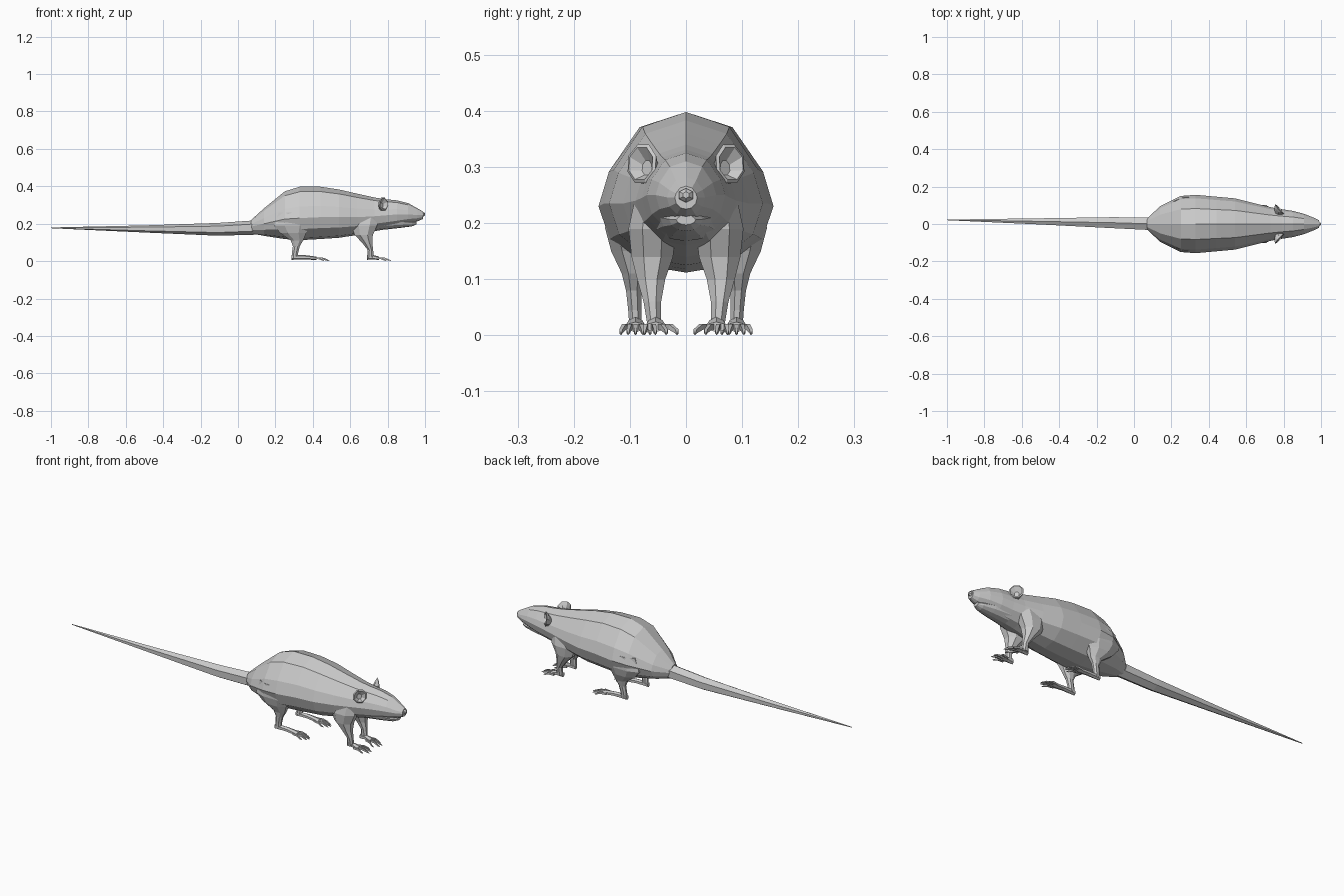
import bpy, bmesh, math
from mathutils import Vector

if "Cube" in bpy.data.objects:
    bpy.data.objects.remove(bpy.data.objects["Cube"])

X, Y, Z = Vector((1, 0, 0)), Vector((0, 1, 0)), Vector((0, 0, 1))


def oval(c, a, b, u=X, v=Y, n=6):
    """Ring of n points around c, radius a along u and b along v."""
    pts = []
    for i in range(n):
        t = 2 * math.pi * (i + 0.5) / n
        pts.append(Vector(c) + u * a * math.cos(t) + v * b * math.sin(t))
    return pts


def build(name, lofts, mirror=False):
    """One flat-shaded object made of skinned ring lists."""
    bm = bmesh.new()
    for rings in lofts:
        vs = [[bm.verts.new(p) for p in r] for r in rings]
        n = len(vs[0])
        for a, b in zip(vs, vs[1:]):
            for i in range(n):
                j = (i + 1) % n
                bm.faces.new((a[i], a[j], b[j], b[i]))
        bm.faces.new(vs[0][::-1])
        bm.faces.new(vs[-1])
    bmesh.ops.recalc_face_normals(bm, faces=bm.faces)
    me = bpy.data.meshes.new(name)
    bm.to_mesh(me)
    bm.free()
    ob = bpy.data.objects.new(name, me)
    bpy.context.collection.objects.link(ob)
    if mirror:
        m = ob.modifiers.new("Mirror", 'MIRROR')
        m.use_axis = (False, True, False)
        m.use_mirror_merge = False
    return ob


# Half cross-section of the trunk: width factor, height factor from the middle
HALF = [(0, 1), (.53, .84), (.88, .37), (1, 0), (.87, -.5), (.47, -.9), (0, -1)]


def trunk_ring(x, w, top, mid, bot):
    prof = HALF + [(-a, b) for a, b in HALF[-2:0:-1]]
    return [Vector((x, a * w, mid + b * ((top - mid) if b > 0 else (mid - bot))))
            for a, b in prof]


# Body and head: x, half width, top, middle, bottom
body = [(.07, .03, .22, .185, .148), (.14, .095, .283, .2, .135),
        (.25, .15, .373, .225, .118), (.33, .156, .398, .23, .112),
        (.44, .146, .398, .235, .118), (.54, .137, .383, .235, .125),
        (.64, .112, .36, .235, .14), (.73, .09, .34, .24, .16),
        (.79, .079, .331, .245, .17), (.85, .07, .325, .25, .182),
        (.91, .054, .31, .25, .2), (.96, .034, .282, .246, .213),
        (.988, .02, .266, .246, .225)]
build("body_and_head", [[trunk_ring(*r) for r in body]])

# Lower jaw
jaw = [(.78, .06, .23, .21, .168), (.87, .046, .225, .21, .178),
       (.93, .03, .22, .207, .186), (.955, .017, .215, .206, .197)]
build("lower_jaw", [[trunk_ring(*r) for r in jaw]])

# Nose
build("nose", [[oval((.98, 0, .249), .016, .014, Y, Z),
                oval((.992, 0, .25), .014, .012, Y, Z),
                oval((.999, 0, .25), .006, .006, Y, Z)]])

# Tail: x, y, z, radius
tail = [(-1, .022, .178, .002), (-.5, .014, .172, .019),
        (-.11, .007, .17, .034), (.12, 0, .181, .039)]
build("tail", [[oval((x, y, z), r, r, Y, Z) for x, y, z, r in tail]])

# Ears: cupped discs facing forwards and outwards
n = Vector((.72, .66, .1)).normalized()
u = n.cross(Z).normalized()
v = u.cross(n)
c = Vector((.778, .079, .3))
tilt = v * .006
build("ears", [[oval(c - n * .03 - v * .012 + u * .008, .014, .018, u, v, 8),
                oval(c - n * .012, .028, .03, u, v, 8),
                oval(c + tilt, .036, .037, u, v, 8),
                oval(c + tilt + n * .003, .03, .031, u, v, 8),
                oval(c - n * .014, .012, .014, u, v, 8)]], True)


def leg(name, rows):
    """Stacked horizontal rings: x, y, z, radius x, radius y."""
    build(name, [[oval((x, y, z), a, b, n=8) for x, y, z, a, b in rows]], True)


leg("front_legs", [(.69, .055, .26, .065, .035), (.675, .06, .19, .075, .046),
                   (.672, .06, .14, .053, .04), (.69, .062, .1, .03, .027),
                   (.708, .06, .06, .016, .017), (.708, .057, .02, .019, .013)])
leg("hind_legs", [(.3, .11, .26, .09, .036), (.29, .107, .19, .105, .04),
                  (.295, .1, .15, .075, .036), (.315, .094, .11, .036, .022),
                  (.312, .093, .08, .02, .015), (.305, .091, .045, .018, .013),
                  (.303, .09, .018, .017, .012)])


def paw(name, heel, y, ball, tip, sole_w, ball_w, spread, toes, drift):
    """Sole running along x, ending in fanned, knuckled toes."""
    sole = [oval((heel, y, .02), sole_w * .8, .013, Y, Z),
            oval(((heel + ball) / 2, y, .021), sole_w, .012, Y, Z),
            oval((ball, y, .015), ball_w, .009, Y, Z)]
    parts = [sole]
    for i in range(toes):
        f = 2 * i / (toes - 1) - 1
        end = tip - (tip - ball) * .4 * f * f
        y0, y1 = y + f * ball_w * .8, y + drift + f * spread
        start = ball - .012 - .01 * f * f
        parts.append([oval((start, y0, .015), .005, .007, Y, Z, 4),
                      oval((start + (end - start) * .5, (y0 + y1) / 2, .015),
                           .005, .007, Y, Z, 4),
                      oval((end - .012, y1, .007), .004, .005, Y, Z, 4),
                      oval((end, y1, .002), .001, .0015, Y, Z, 4)])
    build(name, parts, True)


paw("front_paws", .69, .054, .755, .82, .014, .02, .029, 4, -.009)
paw("hind_paws", .285, .09, .42, .488, .014, .019, .026, 5, 0)
